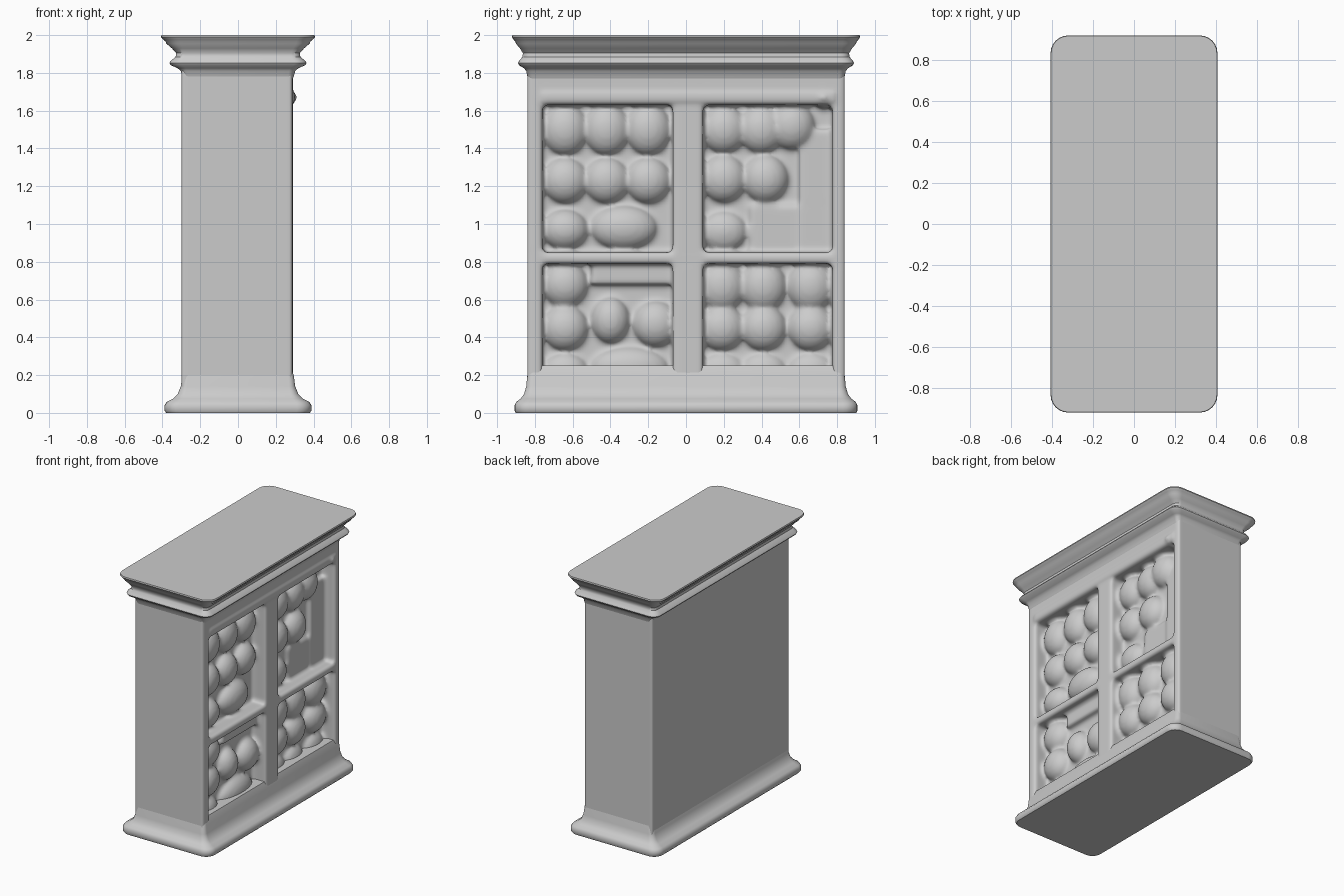
import bpy
import bmesh
from math import cos, sin, pi
from mathutils import Matrix, Vector

default = bpy.data.objects.get("Cube")
if default:
    bpy.data.objects.remove(default)

grey = bpy.data.materials.new("plain grey")
grey.use_nodes = True
colour = (0.6, 0.6, 0.6, 1)
grey.diffuse_color = colour
grey.node_tree.nodes["Principled BSDF"].inputs["Base Color"].default_value = colour

HALF_X, HALF_Y = 0.295, 0.84
FLOOR, FACE = 0.17, 0.29      # depth of the panels and of the frame


def finish(name, bm):
    mesh = bpy.data.meshes.new(name)
    bmesh.ops.recalc_face_normals(bm, faces=bm.faces)
    bm.to_mesh(mesh)
    bm.free()
    mesh.materials.append(grey)
    obj = bpy.data.objects.new(name, mesh)
    bpy.context.collection.objects.link(obj)
    return obj


def moulding(name, profile):
    """Loft rounded rectangles; profile rows are (height, overhang)."""
    bm = bmesh.new()
    rings = []
    for z, out in profile:
        hx, hy = HALF_X + out, HALF_Y + out * 0.72
        r = 0.03 + max(out, 0) * 0.5
        ring = []
        for i, (sx, sy) in enumerate([(1, 1), (-1, 1), (-1, -1), (1, -1)]):
            for k in range(7):
                a = (i + k / 6) * pi / 2
                ring.append(bm.verts.new((sx * (hx - r) + r * cos(a),
                                          sy * (hy - r) + r * sin(a), z)))
        rings.append(ring)
    for low, high in zip(rings, rings[1:]):
        n = len(low)
        for i in range(n):
            bm.faces.new((low[i], low[(i + 1) % n], high[(i + 1) % n], high[i]))
    bm.faces.new(rings[0])
    bm.faces.new(rings[-1])
    obj = finish(name, bm)
    bpy.ops.object.select_all(action='DESELECT')
    obj.select_set(True)
    bpy.context.view_layer.objects.active = obj
    bpy.ops.object.shade_smooth_by_angle(angle=0.7)


def box(bm, x0, x1, y0, y1, z0, z1):
    centre = Vector((x0 + x1, y0 + y1, z0 + z1)) / 2
    size = Matrix.Diagonal((x1 - x0, y1 - y0, z1 - z0, 1))
    bmesh.ops.create_cube(bm, size=1, matrix=Matrix.Translation(centre) @ size)


def lump(bm, y, z, ry=0.125, rz=0.14, depth=0.1):
    m = Matrix.Translation((FLOOR - 0.01, y, z)) @ Matrix.Diagonal((depth, ry, rz, 1))
    bmesh.ops.create_uvsphere(bm, u_segments=32, v_segments=20, radius=1, matrix=m)


# Base and cornice
moulding("base", [(0, 0.085), (0.012, 0.094), (0.04, 0.094), (0.058, 0.082),
                  (0.075, 0.05), (0.1, 0.024), (0.14, 0.008), (0.2, 0), (0.25, -0.02)])
moulding("cornice", [(1.74, -0.02), (1.78, 0), (1.81, 0.008), (1.825, 0.025), (1.84, 0.06),
                     (1.852, 0.068), (1.865, 0.06), (1.885, 0.035), (1.905, 0.033),
                     (1.93, 0.055), (1.955, 0.084), (1.968, 0.09), (1.975, 0.1),
                     (1.99, 0.113), (2, 0.11)])

# Carcass and face frame
bm = bmesh.new()
box(bm, -0.3, FLOOR, -HALF_Y, HALF_Y, 0.03, 1.9)
for y0, y1 in [(-0.84, -0.76), (-0.07, 0.09), (0.775, 0.84)]:
    box(bm, 0, FACE, y0, y1, 0.03, 1.9)
for z0, z1 in [(0.03, 0.14), (0.79, 0.85), (1.63, 1.9)]:
    box(bm, 0, FACE, -0.82, 0.82, z0, z1)
box(bm, 0.1, FACE + 0.012, -0.76, 0.78, 1.65, 1.69)
lump(bm, 0.73, 1.67, 0.06, 0.06, 0.155)

# Shallow fill where the panels are not packed
box(bm, 0, FLOOR + 0.035, 0.6, 0.8, 0.82, 1.5)
box(bm, 0, FLOOR + 0.025, 0.34, 0.8, 0.82, 1.1)
box(bm, 0, FLOOR + 0.05, -0.5, 0, 0.68, 0.8)

# Rounded contents of the four panels
for y in (-0.64, -0.42, -0.2):
    lump(bm, y, 1.5)
    lump(bm, y, 1.23, rz=0.125)
lump(bm, -0.64, 0.97, rz=0.11)
lump(bm, -0.33, 0.98, 0.18, 0.12)
for y, z in [(0.2, 1.5), (0.4, 1.5), (0.56, 1.52), (0.2, 1.24), (0.42, 1.24)]:
    lump(bm, y, z, rz=0.13)
lump(bm, 0.2, 0.96, rz=0.11, depth=0.08)
for y, z in [(-0.64, 0.68), (-0.64, 0.45), (-0.16, 0.47)]:
    lump(bm, y, z, rz=0.125)
lump(bm, -0.4, 0.49, 0.105, 0.125)
lump(bm, -0.64, 0.22, rz=0.1, depth=0.08)
lump(bm, -0.3, 0.24, 0.21, 0.11, 0.09)
for y in (0.19, 0.41, 0.66):
    lump(bm, y, 0.67)
    lump(bm, y, 0.45, rz=0.125)
    lump(bm, y, 0.22, rz=0.1, depth=0.07)

# Melt everything into one soft surface
body = finish("cabinet_body", bm)
remesh = body.modifiers.new("fuse", 'REMESH')
remesh.mode = 'VOXEL'
remesh.voxel_size = 0.014
remesh.use_smooth_shade = True
soften = body.modifiers.new("soften", 'SMOOTH')
soften.factor = 0.5
soften.iterations = 5
